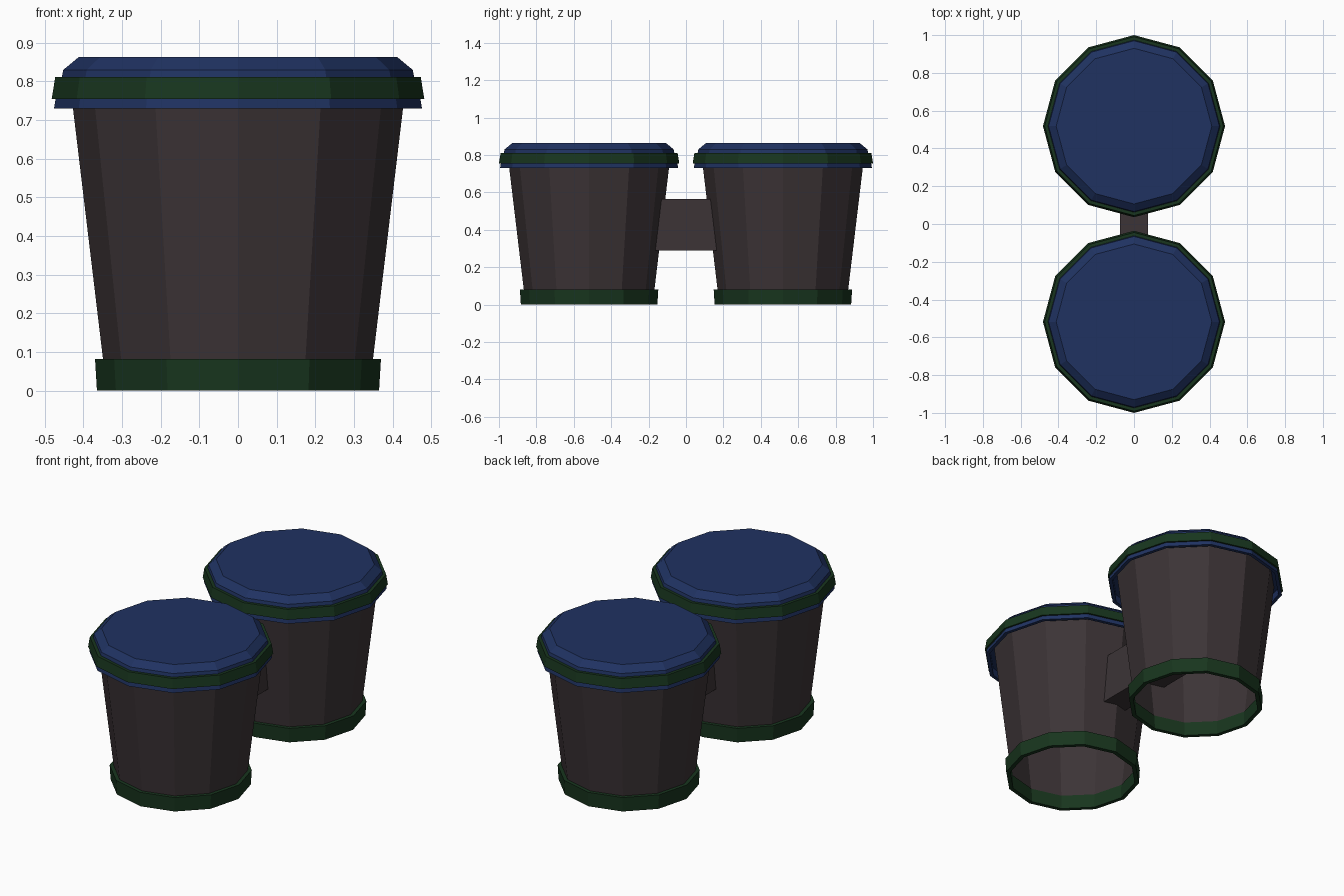
import bpy, bmesh, math

if "Cube" in bpy.data.objects:
    bpy.data.objects.remove(bpy.data.objects["Cube"])

SIDES = 12
CENTRE = 0.518


def material(name, rgb):
    m = bpy.data.materials.new(name)
    m.diffuse_color = (*rgb, 1)
    m.use_nodes = True
    m.node_tree.nodes["Principled BSDF"].inputs["Base Color"].default_value = m.diffuse_color
    return m


GREY = material("dark_grey", (0.045, 0.034, 0.037))
BLUE = material("navy_blue", (0.014, 0.032, 0.12))
GREEN = material("dark_green", (0.009, 0.036, 0.013))


def finish(bm, name, mat):
    me = bpy.data.meshes.new(name)
    bm.to_mesh(me)
    bm.free()
    me.materials.append(mat)
    ob = bpy.data.objects.new(name, me)
    bpy.context.collection.objects.link(ob)
    return ob


def lathe(name, profile, mat, y, closed=False):
    """Revolve (radius, z) points into a flat-sided shell; radius 0 makes a cap."""
    bm = bmesh.new()
    rings = []
    for r, z in profile:
        if r == 0:
            bm.faces.new(rings[-1] if z > 0.84 else rings[-1][::-1])
            continue
        rings.append([bm.verts.new((r * math.cos(a), y + r * math.sin(a), z))
                      for a in (2 * math.pi * i / SIDES for i in range(SIDES))])
    pairs = list(zip(rings, rings[1:]))
    if closed:
        pairs.append((rings[-1], rings[0]))
    for a, b in pairs:
        for i in range(SIDES):
            j = (i + 1) % SIDES
            bm.faces.new((a[i], a[j], b[j], b[i]))
    return finish(bm, name, mat)


for side, y in (("front", -CENTRE), ("back", CENTRE)):
    # hollow tapered body, open underneath
    lathe(side + "_body", [(0.348, 0.07), (0.427, 0.73), (0.432, 0.775)], GREY, y)
    # foot ring
    lathe(side + "_foot_ring",
          [(0.365, 0), (0.37, 0.082), (0.345, 0.082), (0.342, 0)], GREEN, y, True)
    # lid with a bevelled top and a hollow skirt
    lathe(side + "_lid",
          [(0.425, 0.775), (0.458, 0.775), (0.456, 0.73), (0.476, 0.73), (0.472, 0.755),
           (0.456, 0.81), (0.452, 0.83), (0.412, 0.863), (0, 0.863)], BLUE, y)
    # band around the lid
    lathe(side + "_lid_band",
          [(0.482, 0.755), (0.473, 0.811), (0.45, 0.811), (0.465, 0.755)], GREEN, y, True)

# block joining the two bins, its ends reaching inside them
bm = bmesh.new()
bmesh.ops.create_cube(bm, size=1)
bmesh.ops.scale(bm, vec=(0.15, 0.70, 0.275), verts=bm.verts)
bmesh.ops.translate(bm, vec=(0, 0, 0.4275), verts=bm.verts)
finish(bm, "connecting_block", GREY)
